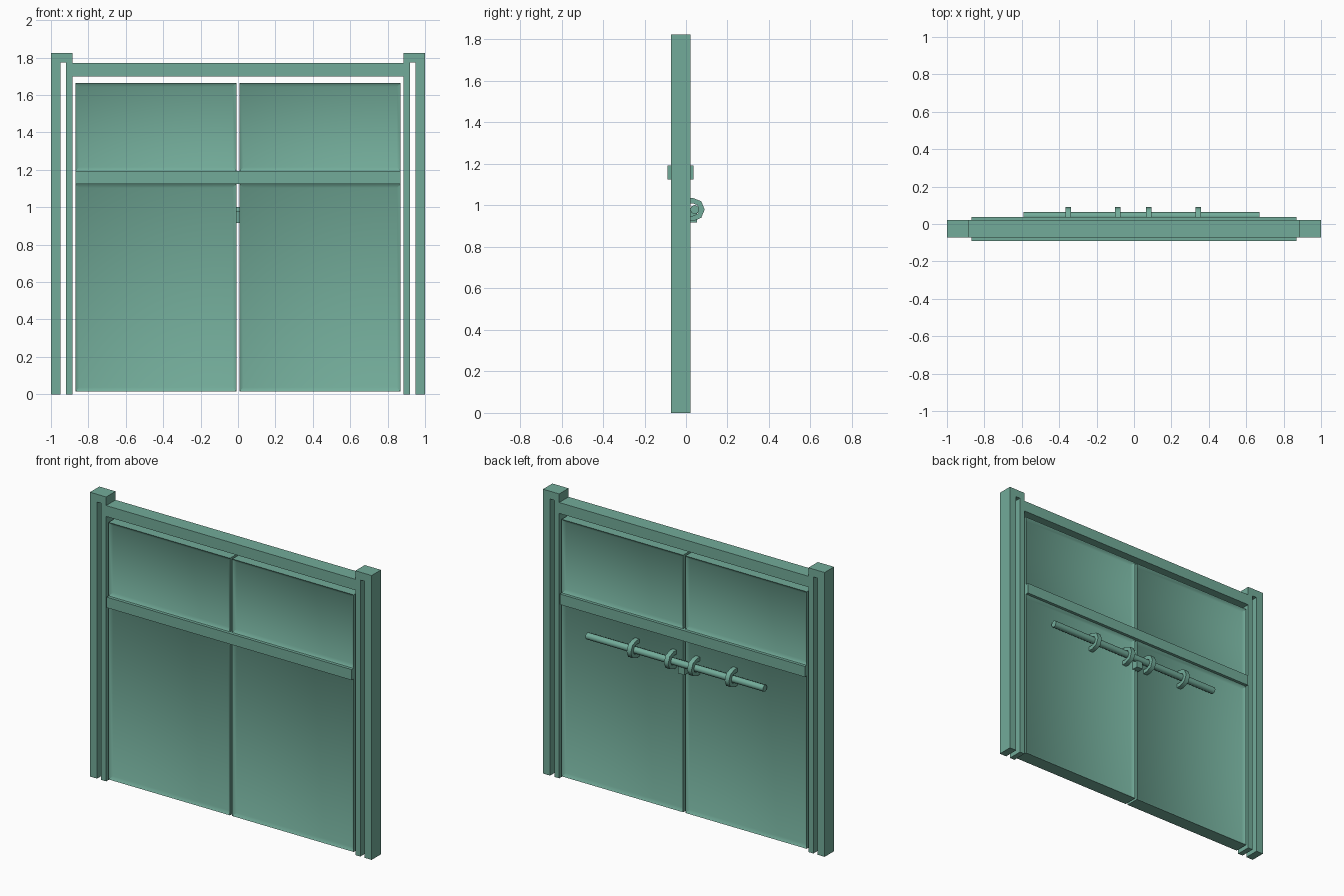
import bpy, bmesh, math
from mathutils import Matrix, Vector

if "Cube" in bpy.data.objects:
    bpy.data.objects.remove(bpy.data.objects["Cube"])

green = bpy.data.materials.new("green_paint")
green.diffuse_color = (0.17, 0.41, 0.32, 1)
green.use_nodes = True
green.node_tree.nodes["Principled BSDF"].inputs["Base Color"].default_value = green.diffuse_color


def finish(name, bm, smooth=None):
    bmesh.ops.recalc_face_normals(bm, faces=bm.faces)
    me = bpy.data.meshes.new(name)
    bm.to_mesh(me)
    bm.free()
    me.materials.append(green)
    ob = bpy.data.objects.new(name, me)
    bpy.context.collection.objects.link(ob)
    if smooth:
        bpy.ops.object.select_all(action="DESELECT")
        ob.select_set(True)
        bpy.context.view_layer.objects.active = ob
        bpy.ops.object.shade_smooth_by_angle(angle=math.radians(smooth))
    return ob


def box_bm(lo, hi):
    bm = bmesh.new()
    lo, hi = Vector(lo), Vector(hi)
    m = Matrix.Translation((lo + hi) / 2) @ Matrix.Diagonal((*(hi - lo), 1))
    bmesh.ops.create_cube(bm, size=1, matrix=m)
    return bm


def box(name, lo, hi):
    return finish(name, box_bm(lo, hi))


def prism(name, pts, offset, smooth=None):
    """Closed polygon extruded by an offset vector."""
    bm = bmesh.new()
    a = [bm.verts.new(p) for p in pts]
    b = [bm.verts.new(Vector(p) + Vector(offset)) for p in pts]
    bm.faces.new(a)
    bm.faces.new(b[::-1])
    for i in range(len(a)):
        bm.faces.new((a[i - 1], a[i], b[i], b[i - 1]))
    return finish(name, bm, smooth)


def panel(name, x0, x1, z0, z1):
    """Door panel with a shallow, softly sloped recess on both sides."""
    bm = box_bm((x0, -0.07, z0), (x1, 0.018, z1))
    for f in [f for f in bm.faces if abs(f.normal.y) > 0.9]:
        bmesh.ops.inset_region(bm, faces=[f], thickness=0.03, depth=-0.015)
    return finish(name, bm, 40)


FRONT, BACK = -0.073, 0.022

# Slotted gate posts (inverted U profile) and lintel
for side, s in (("left", -1), ("right", 1)):
    u = [(1, 0), (1, 1.825), (0.885, 1.825), (0.885, 0),
         (0.92, 0), (0.92, 1.775), (0.95, 1.775), (0.95, 0)]
    prism(side + "_post", [(s * x, FRONT, z) for x, z in u], (0, BACK - FRONT, 0))
box("lintel", (-0.89, FRONT, 1.70), (0.89, BACK, 1.77))

# Door leaves: upper and lower recessed panels
for side, s in (("left", -1), ("right", 1)):
    x0, x1 = sorted((s * 0.008, s * 0.87))
    panel(side + "_door_lower", x0, x1, 0.015, 1.125)
    panel(side + "_door_upper", x0, x1, 1.193, 1.665)

# Cross brace over both leaves
box("cross_brace", (-0.87, -0.09, 1.125), (0.87, 0.037, 1.193))

# Sliding bolt bar on the back
RY, RZ = 0.042, 0.98
bm = bmesh.new()
bmesh.ops.create_cone(bm, cap_ends=True, segments=8, radius1=0.022, radius2=0.022, depth=1.26,
                      matrix=Matrix.Translation((0.04, RY, RZ)) @ Matrix.Rotation(math.pi / 2, 4, "Y"))
finish("bolt_bar", bm, 60)

# Bolt handle
box("bolt_handle", (-0.025, 0.0, 0.917), (0.02, 0.052, RZ))


# Arched brackets holding the bar
def arc(r):
    return [(0.034 + r * math.cos(a), RZ + r * math.sin(a))
            for a in (math.radians(-90 + 45 * i) for i in range(5))]


outer, inner = arc(0.056), arc(0.03)
loop = ([(-0.01, RZ - 0.056)] + outer + [(-0.01, RZ + 0.056), (-0.01, RZ + 0.03)]
        + inner[::-1] + [(-0.01, RZ - 0.03)])
for i, x in enumerate((-0.352, -0.086, 0.079, 0.344)):
    prism(f"bolt_bracket_{i + 1}", [(x - 0.015, y, z) for y, z in loop], (0.03, 0, 0), 60)
